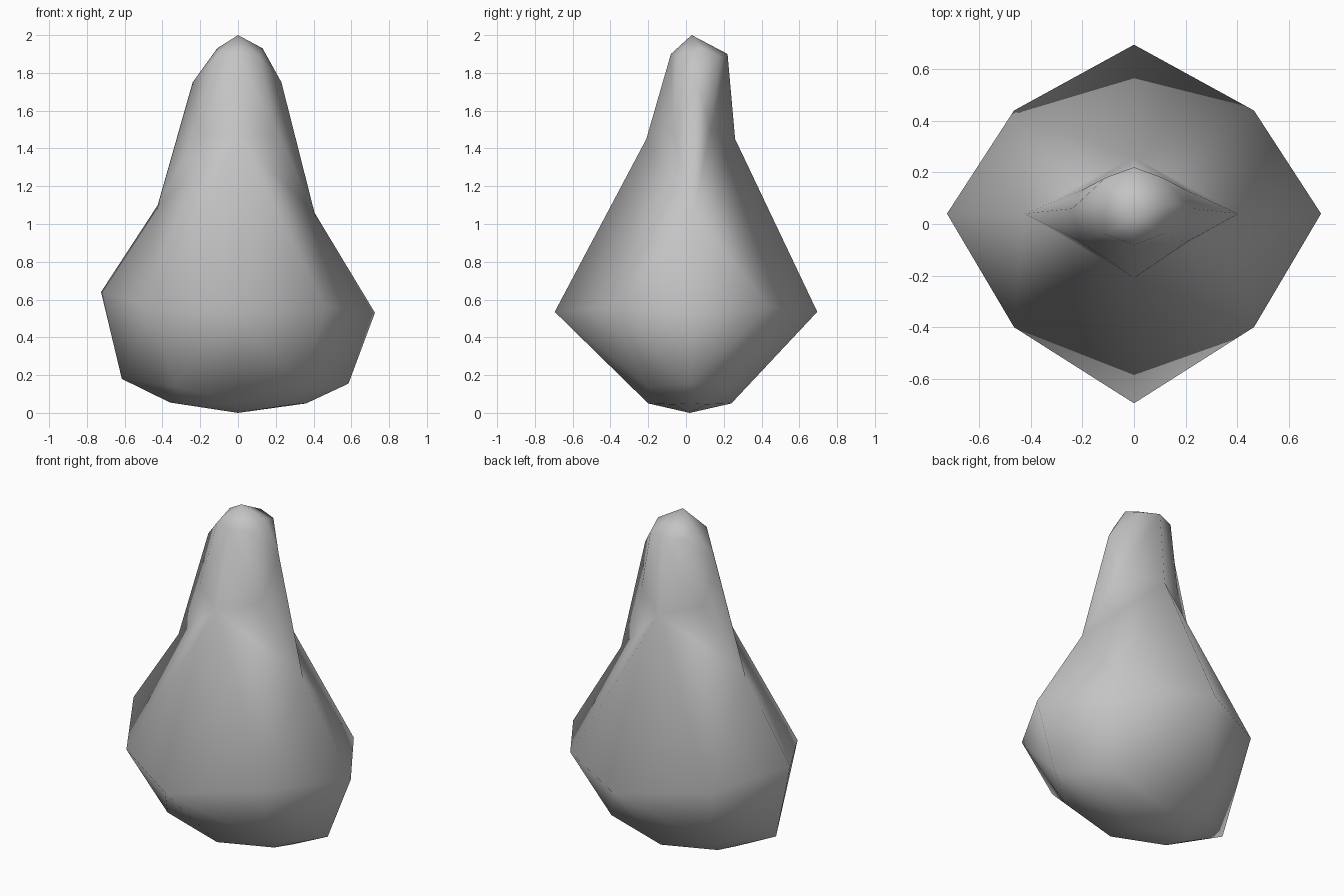
import bpy
import bmesh

cube = bpy.data.objects.get("Cube")
if cube:
    bpy.data.objects.remove(cube, do_unlink=True)

# Ridge lines from base to tip, as x, y, z
LEFT = [(.36, .02, .05), (.585, .02, .155), (.725, .04, .53),
        (.405, .04, 1.06), (.23, .06, 1.75), (.13, .08, 1.93)]
RIGHT = [(-.36, .02, .055), (-.615, .02, .18), (-.725, .04, .64),
         (-.425, .04, 1.1), (-.24, .06, 1.75), (-.11, .08, 1.93)]
FRONT = [(0, -.2, .05), (0, -.695, .535), (0, -.21, 1.45), (0, -.08, 1.9)]
BACK = [(0, .24, .05), (0, .695, .535), (0, .26, 1.45), (0, .22, 1.9)]
# Corner ridges of belly and neck: x, y half-width, y centre, z
BELLY = [(.29, .09, .02, .045), (.33, .22, .02, .14), (.465, .42, .02, .56)]
NECK = [(.205, .1, .03, 1.5), (.11, .11, .07, 1.89)]

bm = bmesh.new()


def ridge(points):
    return [bm.verts.new(p) for p in points]


def corner_ridge(points, sx, sy):
    return ridge([(sx * x, sy * y + mid, z) for x, y, mid, z in points])


def strip(main, corner, steps):
    """Fill triangles between ridges; each step climbs (m)ain or (c)orner."""
    m = c = 0
    for step in steps:
        if step == "m":
            bm.faces.new((main[m], corner[c], main[m + 1]))
            m += 1
        else:
            bm.faces.new((main[m], corner[c], corner[c + 1]))
            c += 1


# Pear-shaped body, one quarter at a time
base = bm.verts.new((0, .02, 0))
tip = bm.verts.new((0, .03, 2))
flanks = {1: ridge(LEFT), -1: ridge(RIGHT)}
fronts = {-1: ridge(FRONT), 1: ridge(BACK)}
for sx, flank in flanks.items():
    for sy, front in fronts.items():
        belly = corner_ridge(BELLY, sx, sy)
        neck = corner_ridge(NECK, sx, sy)
        # Belly
        strip(flank, belly, "mccmm")
        strip(front, belly, "cmcm")
        # Waist
        bm.faces.new((flank[3], front[2], belly[-1]))
        bm.faces.new((flank[3], front[2], neck[0]))
        # Neck
        strip(flank[3:], neck, "mcm")
        strip(front[2:], neck, "mc")
        # Base and tip caps
        for main in (flank, front):
            bm.faces.new((main[0], belly[0], base))
            bm.faces.new((main[-1], neck[-1], tip))
bmesh.ops.recalc_face_normals(bm, faces=bm.faces[:])
for face in bm.faces:
    face.smooth = True

mesh = bpy.data.meshes.new("pear_body")
bm.to_mesh(mesh)
bm.free()
body = bpy.data.objects.new("pear_body", mesh)
bpy.context.collection.objects.link(body)

# Plain grey finish
grey = bpy.data.materials.new("plain grey")
grey.use_nodes = True
colour = (.55, .55, .55, 1)
grey.diffuse_color = colour
grey.node_tree.nodes["Principled BSDF"].inputs["Base Color"].default_value = colour
mesh.materials.append(grey)
